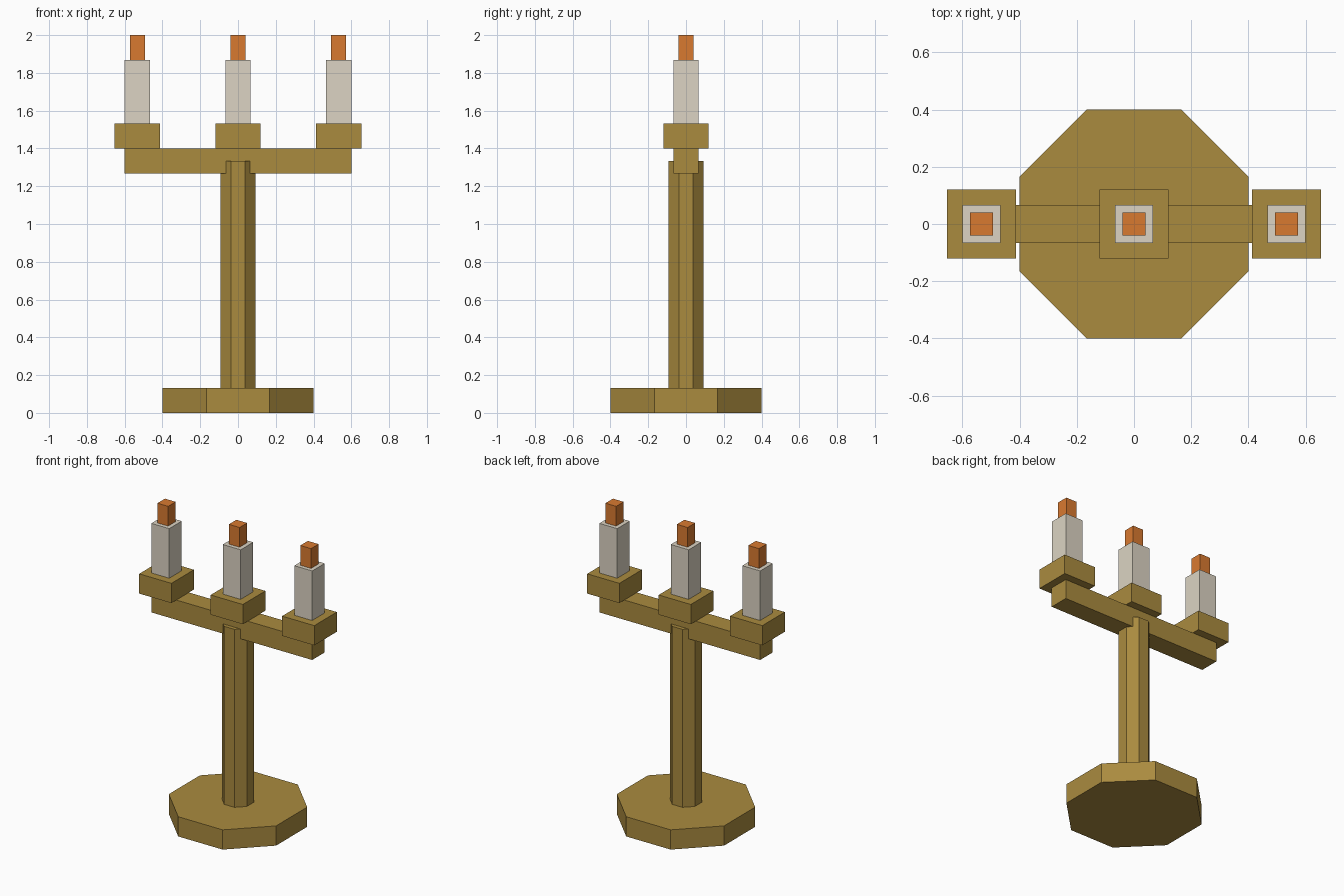
import bpy
import math

cube = bpy.data.objects.get("Cube")
if cube:
    bpy.data.objects.remove(cube, do_unlink=True)


def material(name, rgb):
    # sRGB 0-255 to linear
    lin = [((c / 255 + 0.055) / 1.055) ** 2.4 for c in rgb] + [1.0]
    m = bpy.data.materials.new(name)
    m.diffuse_color = lin
    m.use_nodes = True
    bsdf = next(n for n in m.node_tree.nodes if n.type == 'BSDF_PRINCIPLED')
    bsdf.inputs["Base Color"].default_value = lin
    return m


brass = material("brass", (170, 139, 63))
wax = material("wax", (220, 212, 195))
flame_orange = material("flame_orange", (217, 122, 48))


def prism(name, sides, apothem, z0, z1, mat, x=0.0, half_x=None):
    """Upright prism with a flat side facing the front."""
    bpy.ops.mesh.primitive_cylinder_add(
        vertices=sides, radius=apothem / math.cos(math.pi / sides),
        depth=z1 - z0, location=(x, 0, (z0 + z1) / 2))
    ob = bpy.context.object
    ob.name = name
    # Turn half a step so flats line up with the axes
    a = math.pi / sides
    for v in ob.data.vertices:
        px, py = v.co.x, v.co.y
        v.co.x = px * math.cos(a) - py * math.sin(a)
        v.co.y = px * math.sin(a) + py * math.cos(a)
        if half_x:
            v.co.x *= half_x / apothem
    ob.data.materials.append(mat)
    return ob


# Stand
prism("base", 8, 0.4, 0.0, 0.133, brass)
prism("column", 8, 0.0924, 0.133, 1.333, brass)
prism("cross_arm", 4, 0.0667, 1.267, 1.4, brass, half_x=0.6)

# Three cups, each with a candle and a flame
for side, x in (("right", -0.533), ("middle", 0.0), ("left", 0.533)):
    prism(side + "_cup", 4, 0.12, 1.4, 1.533, brass, x)
    prism(side + "_candle", 4, 0.0667, 1.533, 1.867, wax, x)
    prism(side + "_flame", 4, 0.04, 1.867, 2.0, flame_orange, x)
